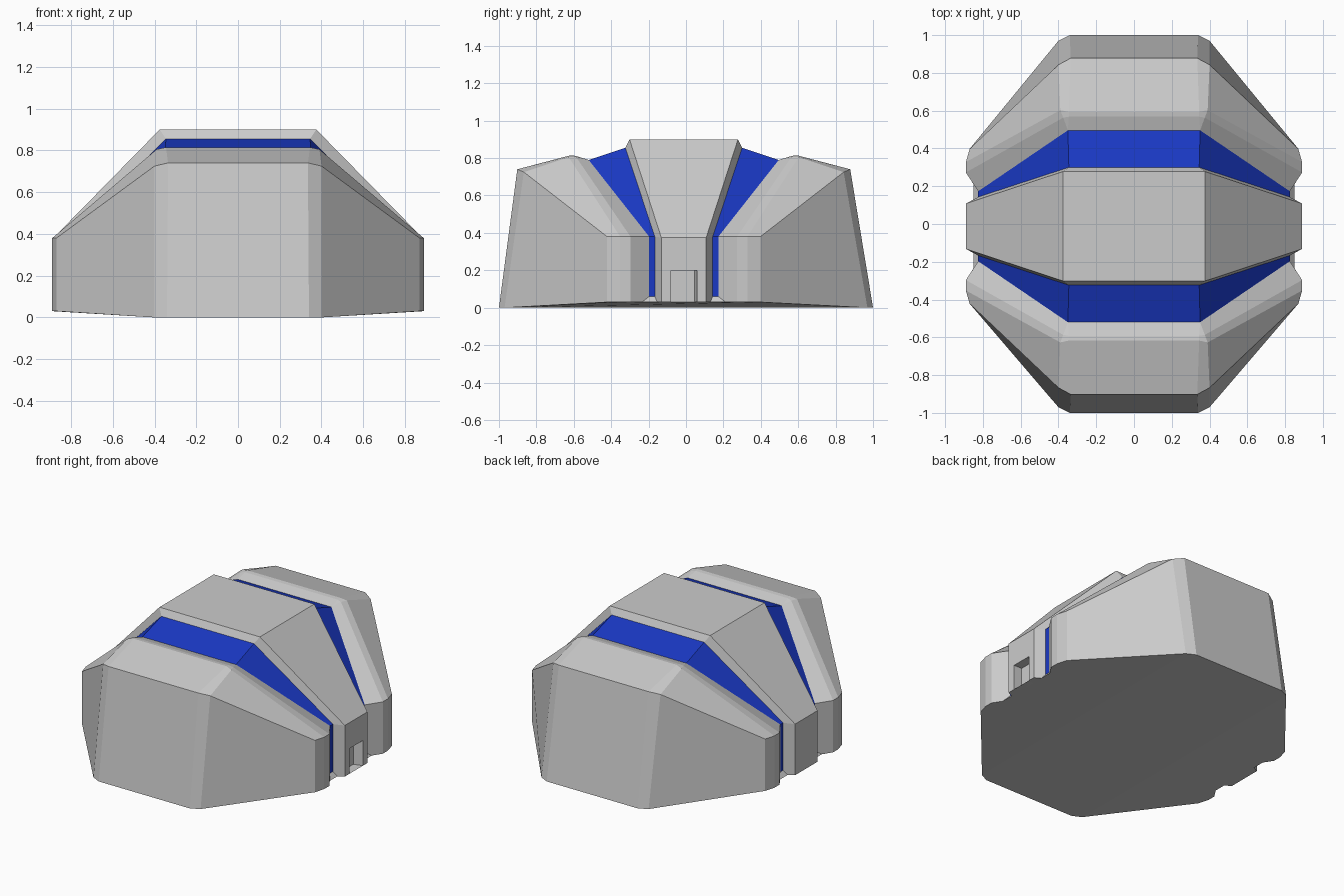
import bpy, bmesh
from mathutils import Vector

if "Cube" in bpy.data.objects:
    bpy.data.objects.remove(bpy.data.objects["Cube"])

blue = bpy.data.materials.new("blue_panel")
blue.diffuse_color = (0.01, 0.04, 0.55, 1)
blue.use_nodes = True
blue.node_tree.nodes["Principled BSDF"].inputs["Base Color"].default_value = blue.diffuse_color


def P(s, p):
    # upper body sits slightly forward of the base
    x, y, z = p
    return (x, s * y + (0 if z == 0 else -0.012), z)


def add(name, faces, mat=None, ref=(0, 0, 0.2), inward=False):
    """Weld polygons into one flat-shaded object, facing away from ref."""
    bm = bmesh.new()
    verts = {}
    for f in faces:
        keys = list(dict.fromkeys(tuple(round(c, 4) for c in p) for p in f))
        if len(keys) < 3:
            continue
        for k in keys:
            if k not in verts:
                verts[k] = bm.verts.new(k)
        face = bm.faces.new([verts[k] for k in keys])
        face.normal_update()
        d = face.normal.dot(face.calc_center_median() - Vector(ref))
        if (d < 0) != inward:
            face.normal_flip()
    me = bpy.data.meshes.new(name)
    bm.to_mesh(me)
    bm.free()
    if mat:
        me.materials.append(mat)
    ob = bpy.data.objects.new(name, me)
    bpy.context.collection.objects.link(ob)
    return ob


def loft(rows):
    """Quads between arch-shaped rows; each row runs end -> centre and is mirrored in x."""
    full = []
    for s, r in rows:
        half = [P(s, p) for p in r]
        full.append([(-x, y, z) for x, y, z in half] + half[::-1])
    return [(a[i], a[i + 1], b[i + 1], b[i])
            for a, b in zip(full, full[1:]) for i in range(len(a) - 1)]


# arch rows, listed from the outer base to the middle ridge
ground = [(.87, .41, .03), (.87, .41, .03), (.40, .97, 0), (.34, 1, 0)]
eave = [(.87, .41, .03), (.87, .41, .38), (.40, .855, .725), (.335, .89, .74)]
peak_out = [(.89, .34, .03), (.89, .34, .38), (.39, .615, .805), (.345, .605, .815)]
peak_in = [(.89, .285, .03), (.89, .285, .38), (.375, .575, .805), (.345, .58, .812)]
shell_in = [(.825, .185, .03), (.825, .185, .38), (.35, .508, .79), (.35, .508, .79)]
blue_out = [(.825, .185, .06), (.825, .185, .38), (.35, .508, .79)]
blue_in = [(.825, .155, .06), (.825, .155, .38), (.345, .312, .855)]
core_side = [(.825, .155, .03), (.825, .155, .38), (.345, .312, .855)]
core_top = [(.89, .12, .03), (.89, .12, .375), (.375, .29, .9)]

for s, side in ((-1, "front"), (1, "back")):
    # outer armour shell and blue strip
    add(side + "_shell", loft([(s, r) for r in (ground, eave, peak_out, peak_in, shell_in)]))
    add(side + "_blue_strip", loft([(s, blue_out), (s, blue_in)]), blue)
    # sloped sills below the strip ends
    sill = [P(s, p) for p in ((.825, .155, .06), (.825, .185, .06),
                              (.85, .223, .03), (.85, .141, .03))]
    add(side + "_sills", [sill, [(-x, y, z) for x, y, z in sill]])

# central body, right end left open for the doorway
core = loft([(1, core_side), (1, core_top)]) + loft([(-1, core_top), (-1, core_side)])
middle = loft([(1, core_top), (-1, core_top)])
middle.pop()
add("central_body", core + middle)

# right end wall around the doorway
X, y0, y1, d0, d1, zb, zd, zt = .89, -.132, .108, -.08, .06, .03, .2, .375
add("door_wall", [
    [(X, y0, zb), (X, d0, zb), (X, d0, zd), (X, y0, zt)],
    [(X, d1, zb), (X, y1, zb), (X, y1, zt), (X, d1, zd)],
    [(X, d0, zd), (X, d1, zd), (X, y1, zt), (X, y0, zt)]])

# doorway recess
o = [(X, d0, zb), (X, d0, zd), (X, d1, zd), (X, d1, zb)]
b = [(.83, d0, zb), (.83, d0, zd), (.83, .045, zd), (.83, .045, zb)]
add("door_recess", [b] + [(o[i], o[(i + 1) % 4], b[(i + 1) % 4], b[i]) for i in range(4)],
    ref=(.88, -.01, .1), inward=True)

# underside: flat middle with gently rising ends
edge = [(.40, .97, 0), (.87, .41, .03), (.89, .34, .03), (.89, .285, .03),
        (.85, .223, .03), (.85, .141, .03), (.89, .12, .03)]
right = [P(1, p) for p in edge] + [P(-1, p) for p in edge[::-1]]
left = [(-x, y, z) for x, y, z in right]
flat = [(.34, 1, 0), (.40, .97, 0), (.40, -.97, 0), (.34, -1, 0)]
add("underside", [right, left, flat + [(-x, y, z) for x, y, z in flat[::-1]]])
